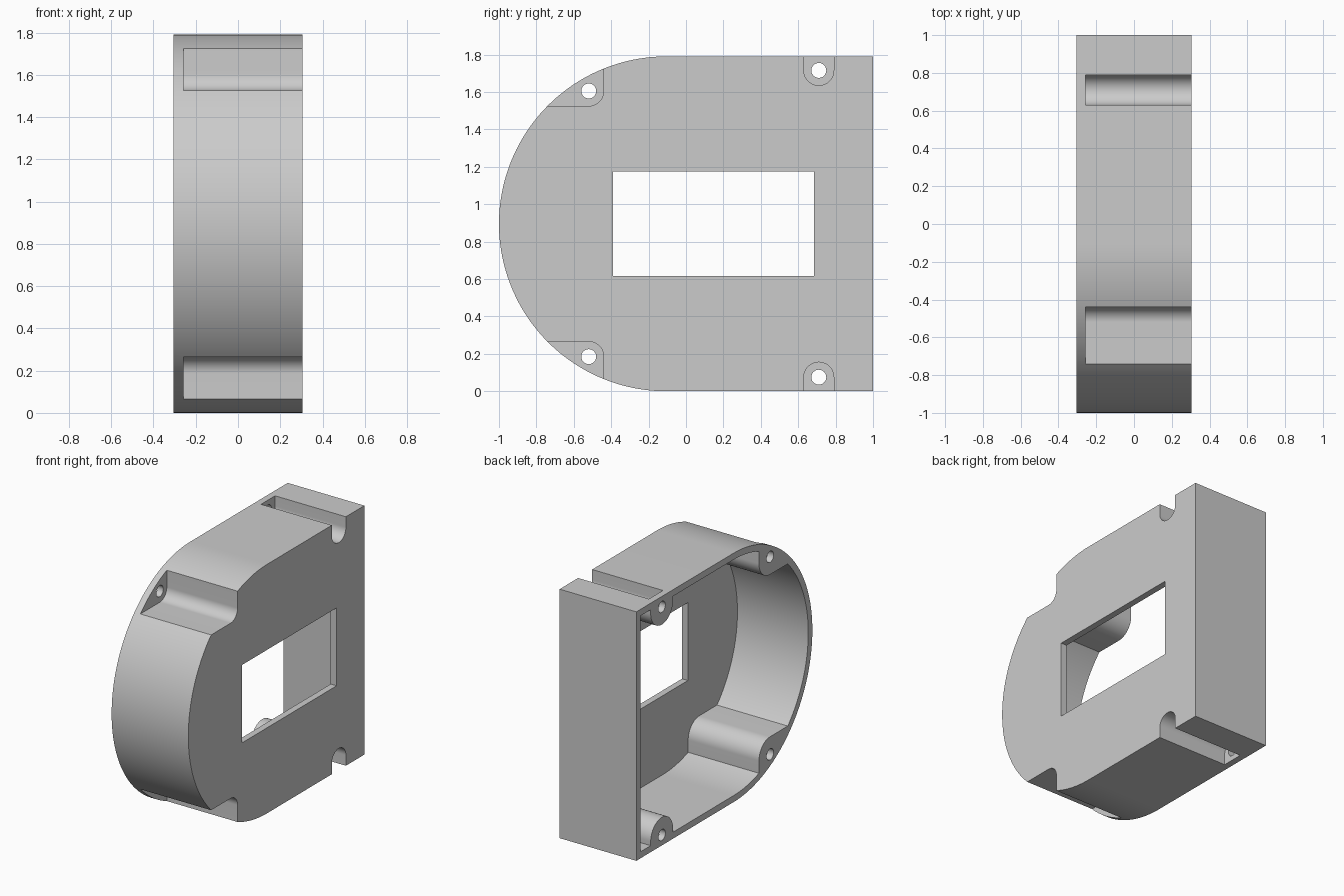
import bpy, bmesh
from math import cos, sin, pi

if "Cube" in bpy.data.objects:
    bpy.data.objects.remove(bpy.data.objects["Cube"])

HEIGHT, HALF_W, WALL = 1.79, 0.305, 0.047
RADIUS = HEIGHT / 2
CENTRE_Y = RADIUS - 1

grey = bpy.data.materials.new("plain_grey")
grey.use_nodes = True
colour = (0.6, 0.6, 0.6, 1)
grey.diffuse_color = colour
grey.node_tree.nodes["Principled BSDF"].inputs["Base Color"].default_value = colour


def arc(y, z, r, start, end, n):
    """Points on an arc in the side plane, angles in degrees."""
    angles = [(start + (end - start) * i / n) * pi / 180 for i in range(n + 1)]
    return [(y + r * cos(a), z + r * sin(a)) for a in angles]


def prism(name, points, x0, x1):
    """Extrude a side profile along x."""
    bm = bmesh.new()
    face = bm.faces.new([bm.verts.new((x0, y, z)) for y, z in points])
    moved = bmesh.ops.extrude_face_region(bm, geom=[face])["geom"]
    verts = [v for v in moved if isinstance(v, bmesh.types.BMVert)]
    bmesh.ops.translate(bm, verts=verts, vec=(x1 - x0, 0, 0))
    bmesh.ops.recalc_face_normals(bm, faces=bm.faces)
    mesh = bpy.data.meshes.new(name)
    bm.to_mesh(mesh)
    bm.free()
    mesh.materials.append(grey)
    obj = bpy.data.objects.new(name, mesh)
    bpy.context.collection.objects.link(obj)
    return obj


def cut(target, cutter):
    """Subtract the cutter, then discard it."""
    mod = target.modifiers.new("cut", 'BOOLEAN')
    mod.operation, mod.solver, mod.object = 'DIFFERENCE', 'EXACT', cutter
    bpy.context.view_layer.objects.active = target
    bpy.ops.object.modifier_apply(modifier=mod.name)
    bpy.data.objects.remove(cutter)


def shell(inset):
    """D-shaped outline: round front, square back."""
    front = arc(CENTRE_Y, RADIUS, RADIUS - inset, 90, 270, 96)
    return front + [(1 - inset, inset), (1 - inset, HEIGHT - inset)]


def rear_slot(grow):
    """Round-bottomed slot open at the top."""
    r = 0.08 + grow
    return arc(0.71, 1.715, r, 180, 360, 32) + [(0.71 + r, 2), (0.71 - r, 2)]


def front_notch(grow):
    """Rounded corner notch open to the curved front."""
    r = 0.08 + grow
    corner = arc(-0.52, 1.605, r, 270, 360, 20)
    return [(-1.3, 1.605 - r)] + corner + [(-0.52 + r, 2.2), (-1.3, 2.2)]


def both(points):
    """The profile and its mirror image at the bottom."""
    return points, [(y, HEIGHT - z) for y, z in points]


# Housing and its open cavity, with bosses left standing around the screws
housing = prism("housing", shell(0), -HALF_W, HALF_W)
cavity = prism("cavity", shell(WALL), -0.5, HALF_W - WALL)
for shape in (rear_slot, front_notch):
    for outline in both(shape(WALL)):
        cut(cavity, prism("boss", outline, -0.7, 0.7))
cut(housing, cavity)

# Screw recesses, open on the plate side
for shape in (rear_slot, front_notch):
    for outline in both(shape(0)):
        cut(housing, prism("recess", outline, -HALF_W + WALL, 0.5))

# Screw holes through the boss ends
for y, z in ((0.71, 1.715), (-0.52, 1.605)):
    for outline in both(arc(y, z, 0.04, 0, 345, 23)):
        cut(housing, prism("screw_hole", outline, -0.5, 0))

# Rectangular window in the plate
window = [(-0.39, 0.615), (0.685, 0.615), (0.685, 1.175), (-0.39, 1.175)]
cut(housing, prism("window", window, 0.1, 0.5))

bpy.ops.object.select_all(action='DESELECT')
housing.select_set(True)
bpy.context.view_layer.objects.active = housing
bpy.ops.object.shade_smooth_by_angle(angle=pi / 6)
